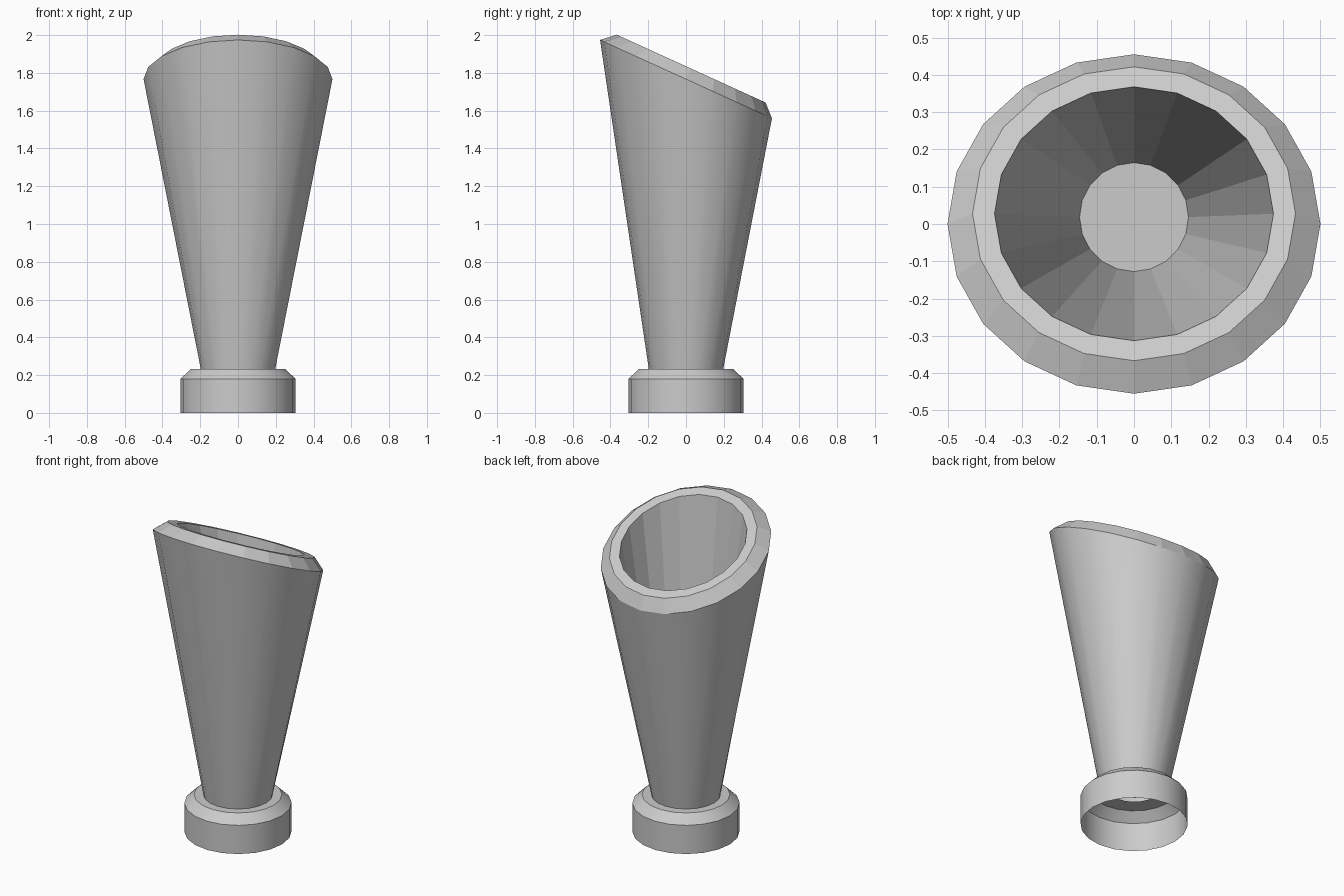
import bpy, bmesh, math
from mathutils import Matrix

if "Cube" in bpy.data.objects:
    bpy.data.objects.remove(bpy.data.objects["Cube"])

SIDES = 20
TILT = math.radians(-24.5)


def lofted(name, rings, cap_end=False, flat_bands=()):
    """Bridge rings given as (radius, y, z, tilt) into a round shell."""
    bm = bmesh.new()
    loops = []
    for r, y, z, tilt in rings:
        m = Matrix.Translation((0, y, z)) @ Matrix.Rotation(tilt, 4, 'X')
        loops.append(bmesh.ops.create_circle(bm, segments=SIDES, radius=r, matrix=m)["verts"])
    for band, (a, b) in enumerate(zip(loops, loops[1:])):
        for i in range(SIDES):
            j = (i + 1) % SIDES
            f = bm.faces.new((a[i], a[j], b[j], b[i]))
            f.smooth = band not in flat_bands
    if cap_end:
        bm.faces.new(loops[-1])
    bmesh.ops.recalc_face_normals(bm, faces=bm.faces)
    # make sure the first wall faces outward
    bm.faces.ensure_lookup_table()
    probe = max(bm.faces, key=lambda f: f.calc_area() * f.calc_center_median().xy.length)
    c = probe.calc_center_median()
    if probe.normal.x * c.x + probe.normal.y * c.y < 0:
        bmesh.ops.reverse_faces(bm, faces=bm.faces)
    # keep corners sharp between bands
    for e in bm.edges:
        if len(e.link_faces) == 2 and e.calc_face_angle(0) > math.radians(25):
            e.smooth = False
    me = bpy.data.meshes.new(name)
    bm.to_mesh(me)
    bm.free()
    ob = bpy.data.objects.new(name, me)
    bpy.context.collection.objects.link(ob)
    return ob


# Collar: open-bottomed ring with bevelled shoulder
lofted("base_collar", [
    (0.305, 0, 0.0, 0),
    (0.305, 0, 0.18, 0),
    (0.25, 0, 0.232, 0),
    (0.197, 0, 0.232, 0),
])

# Flared tube: underside, outer wall, tilted bevelled rim, inner wall, floor
lofted("flared_tube", [
    (0.146, 0, 0.232, 0),
    (0.197, 0, 0.232, 0),
    (0.50, 0, 1.767, TILT),
    (0.433, 0.0275, 1.8225, TILT),
    (0.374, 0.0275, 1.8225, TILT),
    (0.146, 0.0185, 0.25, 0),
], cap_end=True, flat_bands=(0, 2, 3, 4))
